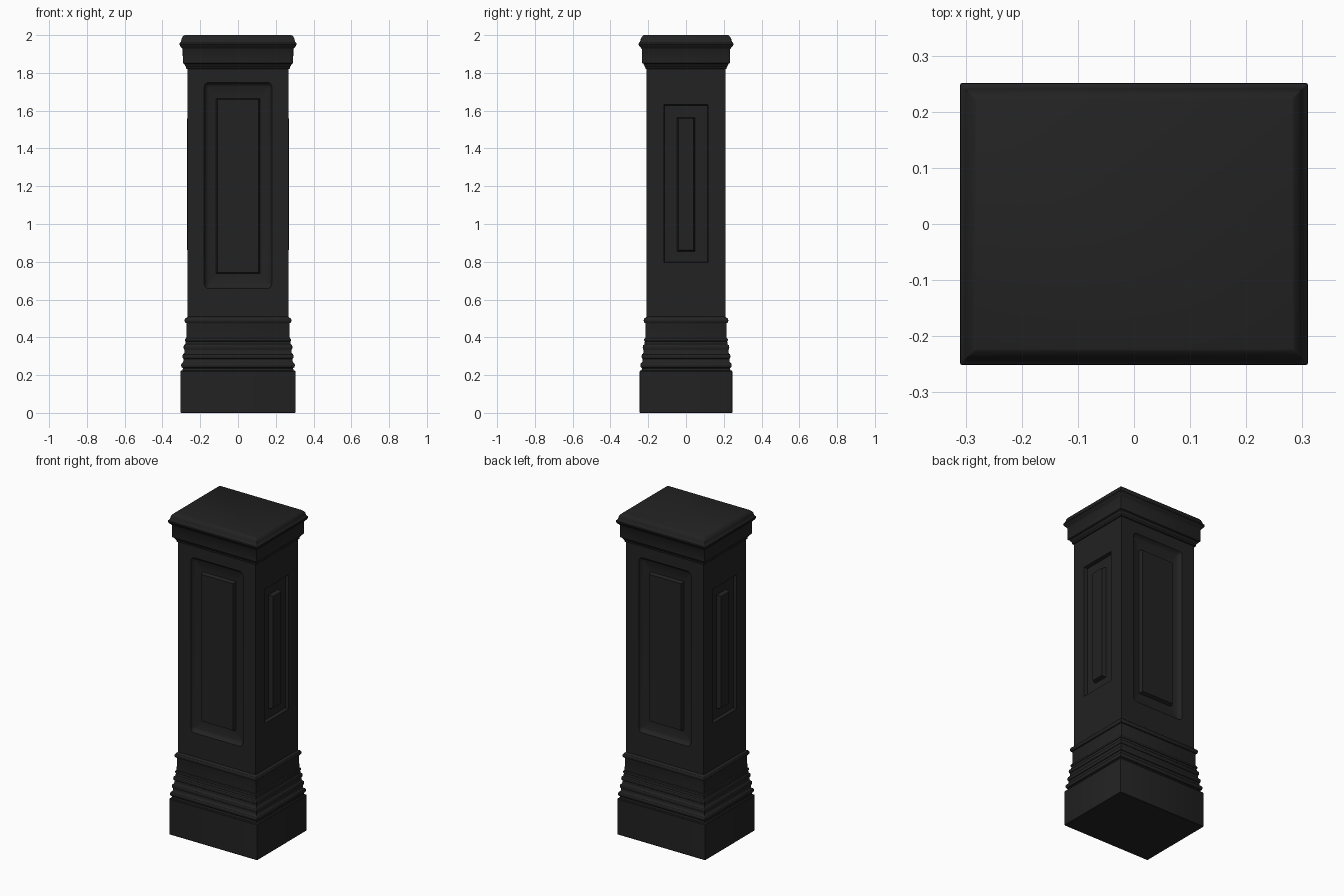
import bpy, bmesh, math

if "Cube" in bpy.data.objects:
    bpy.data.objects.remove(bpy.data.objects["Cube"])

HX, HY = 0.267, 0.208      # half sizes of the shaft
Z0, Z1 = 0.51, 1.82        # shaft bottom and top

mat = bpy.data.materials.new("dark_stone")
mat.diffuse_color = (0.016, 0.016, 0.016, 1)
mat.use_nodes = True
mat.node_tree.nodes["Principled BSDF"].inputs["Base Color"].default_value = mat.diffuse_color


def loft(bm, rings):
    rows = [[bm.verts.new(p) for p in ring] for ring in rings]
    for a, b in zip(rows, rows[1:]):
        n = len(a)
        for i in range(n):
            j = (i + 1) % n
            bm.faces.new((a[i], a[j], b[j], b[i]))
    return rows


def finish(bm, name):
    bmesh.ops.remove_doubles(bm, verts=bm.verts, dist=0.0003)
    bmesh.ops.recalc_face_normals(bm, faces=bm.faces)
    mesh = bpy.data.meshes.new(name)
    bm.to_mesh(mesh)
    bm.free()
    ob = bpy.data.objects.new(name, mesh)
    bpy.context.collection.objects.link(ob)
    mesh.materials.append(mat)
    bpy.ops.object.select_all(action='DESELECT')
    ob.select_set(True)
    bpy.context.view_layer.objects.active = ob
    bpy.ops.object.shade_smooth_by_angle(angle=math.radians(32))
    return ob


def rounded_rect(hu, hv, r, cv=0.0, k=4):
    """Counter-clockwise rectangle outline with rounded corners."""
    pts = []
    for q, (su, sv) in enumerate([(1, 1), (-1, 1), (-1, -1), (1, -1)]):
        for i in range(k + 1):
            a = math.pi / 2 * (q + i / k)
            pts.append((su * (hu - r) + r * math.cos(a),
                        cv + sv * (hv - r) + r * math.sin(a)))
    return pts


def moulding(name, profile, close_bottom=False, close_top=False):
    """Sweep a (offset from shaft, height) profile round the rectangle."""
    bm = bmesh.new()
    rows = loft(bm, [[(x, y, z) for x, y in rounded_rect(HX + o, HY + o, 0.003, k=2)]
                     for o, z in profile])
    if close_bottom:
        bm.faces.new(rows[0])
    if close_top:
        bm.faces.new(rows[-1])
    return finish(bm, name)


def bead(o, z, r, h, n=6):
    """Half-round bump from height z to z + h, standing out by r."""
    return [(o + r * math.sin(math.pi * i / n),
             z + h / 2 - h / 2 * math.cos(math.pi * i / n)) for i in range(n + 1)]


# stepped base with beads
moulding("base", [(0.035, 0), (0.037, 0.003), (0.037, 0.22), (0.035, 0.223), (0.027, 0.225),
                  (0.025, 0.236)]
         + bead(0.026, 0.238, 0.008, 0.028) + [(0.023, 0.27), (0.021, 0.284)]
         + bead(0.021, 0.286, 0.006, 0.026) + [(0.017, 0.318), (0.016, 0.333)]
         + bead(0.016, 0.335, 0.005, 0.025) + [(0.012, 0.364), (0.010, 0.378)]
         + bead(0.010, 0.379, 0.004, 0.015) + [(0.007, 0.396), (0.006, 0.47)]
         + bead(0.007, 0.475, 0.009, 0.028) + [(0.003, 0.506), (0, Z0)],
         close_bottom=True)

# cap with cove, band and rounded lip
moulding("cap", [(0, Z1), (0.007, 1.822), (0.008, 1.832), (0.013, 1.838), (0.017, 1.848),
                 (0.025, 1.852), (0.026, 1.925), (0.030, 1.932), (0.038, 1.94),
                 (0.043, 1.95), (0.042, 1.958), (0.036, 1.964), (0.033, 1.972),
                 (0.031, 1.982), (0.026, 1.991), (0.019, 1.998), (0.016, 2.0)],
         close_top=True)

# panelled shaft: (half width, bottom, top, corner radius, depth) outlines per side
wide = [(HX, Z0, Z1, 0, 0), (0.179, 0.658, 1.75, 0.025, 0), (0.176, 0.662, 1.746, 0.023, 0.006),
        (0.168, 0.670, 1.738, 0.017, 0.017), (0.158, 0.68, 1.728, 0.01, 0.022),
        (0.116, 0.737, 1.665, 0, 0.024), (0.109, 0.744, 1.658, 0, 0.002)]
narrow = [(HY, Z0, Z1, 0, 0), (0.117, 0.795, 1.632, 0, 0), (0.113, 0.80, 1.627, 0, 0.020),
          (0.047, 0.855, 1.565, 0, 0.022), (0.040, 0.862, 1.558, 0, -0.002)]
bm = bmesh.new()
for side in range(4):
    dist, spec = ((HY, wide), (HX, narrow))[side % 2]
    c, s = round(math.cos(side * math.pi / 2)), round(math.sin(side * math.pi / 2))
    rings = []
    for hu, lo, hi, r, d in spec:
        outline = rounded_rect(hu, (hi - lo) / 2, max(r, 1e-6), (lo + hi) / 2)
        rings.append([(c * u + s * (dist - d), s * u - c * (dist - d), v) for u, v in outline])
    rows = loft(bm, rings)
    bm.faces.new(rows[-1])
# drop slivers from the square corners
bmesh.ops.remove_doubles(bm, verts=bm.verts, dist=0.0003)
finish(bm, "shaft")
